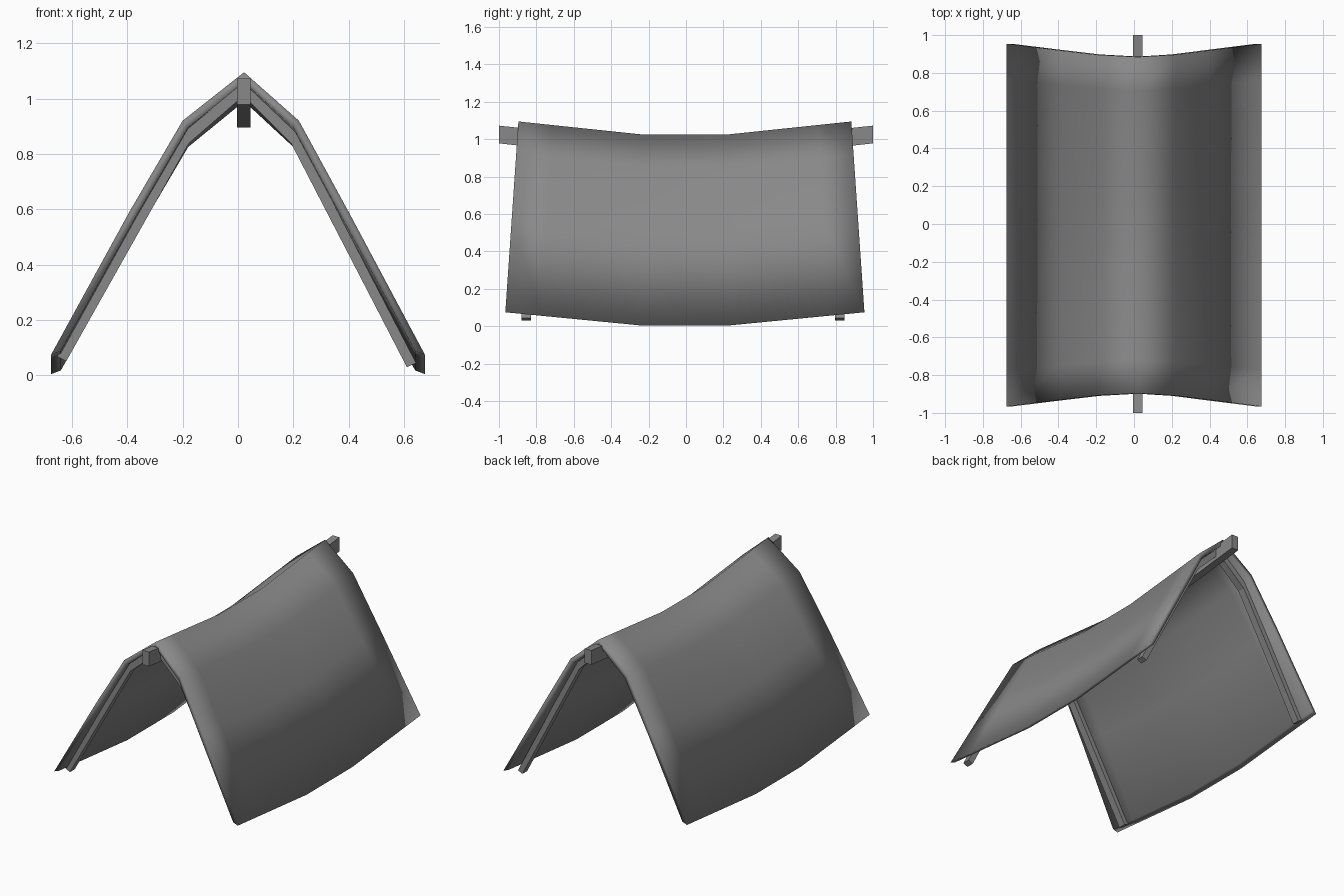
import bpy, bmesh

if "Cube" in bpy.data.objects:
    bpy.data.objects.remove(bpy.data.objects["Cube"])

grey = bpy.data.materials.new("dark_grey")
grey.diffuse_color = (0.25, 0.25, 0.25, 1)
grey.use_nodes = True
grey.node_tree.nodes["Principled BSDF"].inputs["Base Color"].default_value = grey.diffuse_color


def loft(name, rings, smooth=False):
    """Skin a list of equal closed rings and cap both ends."""
    bm = bmesh.new()
    loops = [[bm.verts.new(p) for p in r] for r in rings]
    n = len(loops[0])
    for a, b in zip(loops, loops[1:]):
        for i in range(n):
            j = (i + 1) % n
            bm.faces.new((a[i], a[j], b[j], b[i]))
    for cap in (loops[0], loops[-1]):
        # strip caps: first half of the ring pairs with the reversed second half
        for i in range(n // 2 - 1):
            bm.faces.new((cap[i], cap[i + 1], cap[n - 2 - i], cap[n - 1 - i]))
    bmesh.ops.recalc_face_normals(bm, faces=bm.faces)
    mesh = bpy.data.meshes.new(name)
    bm.to_mesh(mesh)
    bm.free()
    mesh.materials.append(grey)
    if smooth:
        mesh.shade_smooth()
    ob = bpy.data.objects.new(name, mesh)
    bpy.context.collection.objects.link(ob)
    return ob


def sag(t, flat=0.25, depth=0.07):
    """Drop towards the flat middle of the length."""
    return depth * min(1, (1 - abs(t)) / (1 - flat))


# roof shell: thin sagging sheet, longer at the eaves than at the ridge
outer = [(-0.675, 0.075), (-0.39, 0.595), (-0.2, 0.92), (0.022, 1.095),
         (0.22, 0.92), (0.4, 0.59), (0.675, 0.075)]
inner = [(-0.64, 0.088), (-0.365, 0.58), (-0.18, 0.895), (0.022, 1.06),
         (0.2, 0.895), (0.37, 0.58), (0.64, 0.088)]
profile = outer + inner[::-1]
rings = []
for t in (-1, -0.8, -0.25, 0.25, 0.8, 1):
    rings.append([(x, -0.006 + t * (0.89 + 0.07 * (1.095 - z) / 1.02), z - sag(t))
                  for x, z in profile])
loft("roof", rings, smooth=True)

# ridge beam following the sag of the roof
beam = []
for y in (-1, -0.25, 0.25, 1):
    d = sag(y, 0.25, 0.082)
    beam.append([(x, y, z - d) for x, z in
                 ((-0.004, 0.978), (-0.004, 1.073), (0.045, 1.073), (0.045, 0.978))])
loft("ridge_beam", beam)

# bent rafter pair under each end of the roof
top = [(-0.653, 0.068), (-0.205, 0.872), (0.02, 1.058), (0.215, 0.872), (0.643, 0.045)]
low = [(-0.62, 0.052), (-0.178, 0.838), (0.02, 1.01), (0.192, 0.838), (0.61, 0.03)]
for label, y0, y1 in (("front", -0.88, -0.83), ("back", 0.797, 0.847)):
    loft(label + "_rafters",
         [[(a[0], y0, a[1]), (a[0], y1, a[1]), (b[0], y1, b[1]), (b[0], y0, b[1])]
          for a, b in zip(top, low)])
